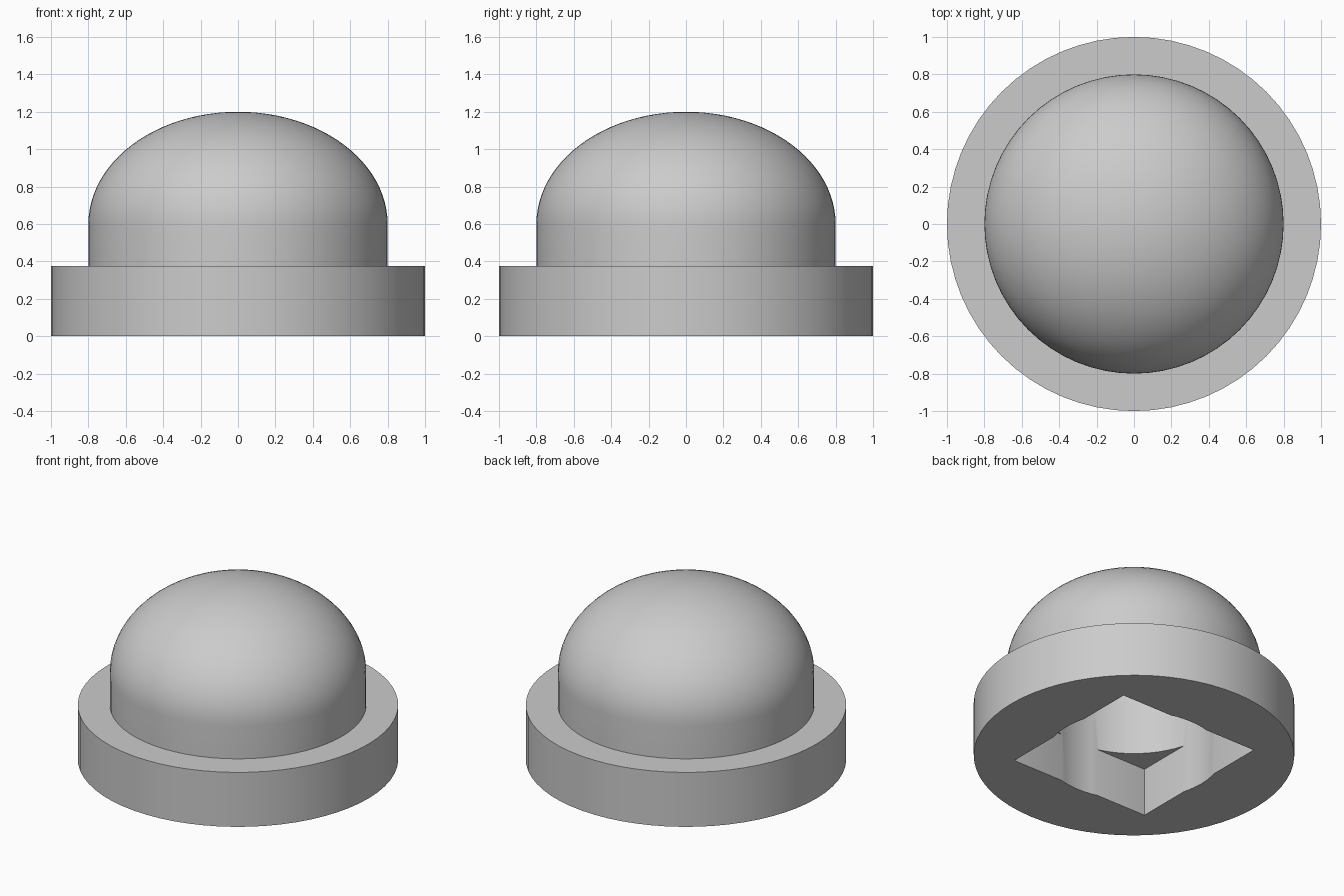
import bpy
import math

SEGMENTS = 64

cube = bpy.data.objects.get("Cube")
if cube:
    bpy.data.objects.remove(cube, do_unlink=True)

grey = bpy.data.materials.new("plain_grey")
grey.use_nodes = True
colour = (0.6, 0.6, 0.6, 1)
grey.diffuse_color = colour
grey.node_tree.nodes["Principled BSDF"].inputs["Base Color"].default_value = colour


def lathe(name, profile):
    """Revolve (radius, z) points, ordered bottom to top, into a closed solid."""
    verts = [(r * math.cos(a), r * math.sin(a), z)
             for r, z in profile
             for a in (2 * math.pi * i / SEGMENTS for i in range(SEGMENTS))]
    faces = [list(reversed(range(SEGMENTS)))]
    for ring in range(len(profile) - 1):
        low, high = ring * SEGMENTS, (ring + 1) * SEGMENTS
        for i in range(SEGMENTS):
            j = (i + 1) % SEGMENTS
            faces.append((low + i, low + j, high + j, high + i))
    last = (len(profile) - 1) * SEGMENTS
    top = len(verts)
    verts.append((0, 0, profile[-1][1]))
    faces += [(last + i, last + (i + 1) % SEGMENTS, top) for i in range(SEGMENTS)]
    mesh = bpy.data.meshes.new(name)
    mesh.from_pydata(verts, [], faces)
    obj = bpy.data.objects.new(name, mesh)
    bpy.context.collection.objects.link(obj)
    mesh.materials.append(grey)
    return obj


def cut(target, cutter):
    """Subtract a cutter and remove it."""
    bpy.context.view_layer.objects.active = target
    mod = target.modifiers.new("pocket", 'BOOLEAN')
    mod.operation = 'DIFFERENCE'
    mod.solver = 'EXACT'
    mod.object = cutter
    bpy.ops.object.modifier_apply(modifier=mod.name)
    bpy.data.objects.remove(cutter, do_unlink=True)


# Flange, straight neck and elliptical dome in one profile
steps = 24
dome = [(0.8 * math.cos(t), 0.6 + 0.6 * math.sin(t))
        for t in (math.pi / 2 * i / steps for i in range(steps))]
cap = lathe("domed_cap", [(1, 0), (1, 0.375), (0.8, 0.375)] + dome + [(0.01, 1.2)])

# Square recess in the underside
bpy.ops.mesh.primitive_cube_add(size=1, location=(0, 0, 0.115))
square = bpy.context.object
square.name = "square_cutter"
square.hide_render = True
square.scale = (1.06, 1.06, 0.43)
square.data.materials.append(grey)
bpy.context.view_layer.update()
cut(cap, square)

# Deeper round bore
bore = lathe("bore_cutter", [(0.55, -0.1), (0.55, 0.82)])
bore.hide_render = True
cut(cap, bore)

# Smooth curved walls, crisp rims
bpy.ops.object.select_all(action='DESELECT')
cap.select_set(True)
bpy.context.view_layer.objects.active = cap
bpy.ops.object.shade_smooth_by_angle(angle=math.radians(30))
